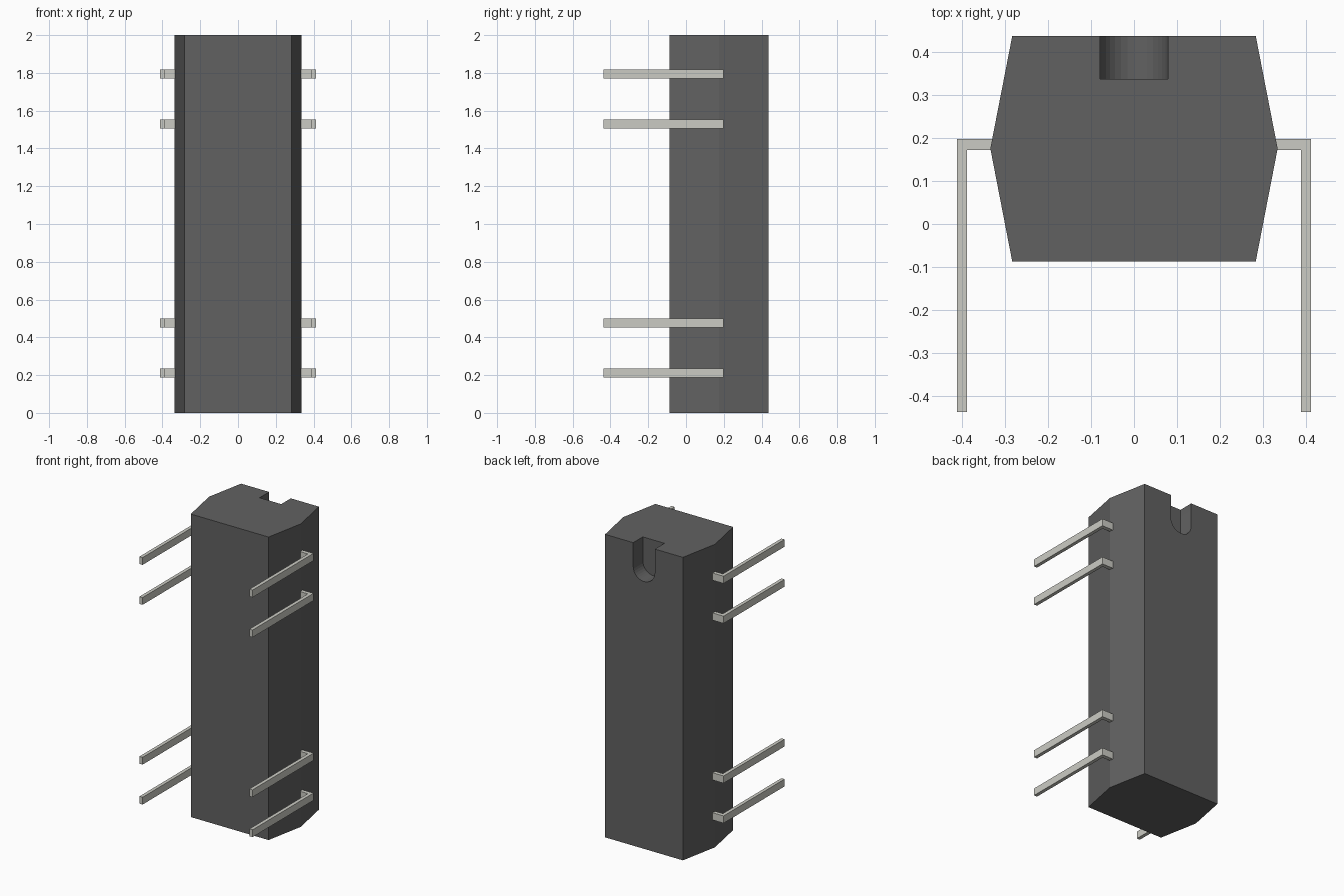
import bpy, bmesh, math
from mathutils import Vector

if "Cube" in bpy.data.objects:
    bpy.data.objects.remove(bpy.data.objects["Cube"])


def material(name, color):
    mat = bpy.data.materials.new(name)
    mat.diffuse_color = (*color, 1)
    mat.use_nodes = True
    mat.node_tree.nodes["Principled BSDF"].inputs["Base Color"].default_value = mat.diffuse_color
    return mat


def prism(name, points, sweep, mat=None):
    """Extrude a closed planar outline along the sweep vector."""
    bm = bmesh.new()
    face = bm.faces.new([bm.verts.new(p) for p in points])
    new = bmesh.ops.extrude_face_region(bm, geom=[face])["geom"]
    verts = [g for g in new if isinstance(g, bmesh.types.BMVert)]
    bmesh.ops.translate(bm, verts=verts, vec=Vector(sweep))
    # the start cap is kept by the extrusion of a lone face
    bmesh.ops.recalc_face_normals(bm, faces=bm.faces)
    mesh = bpy.data.meshes.new(name)
    bm.to_mesh(mesh)
    bm.free()
    obj = bpy.data.objects.new(name, mesh)
    bpy.context.collection.objects.link(obj)
    if mat:
        mesh.materials.append(mat)
    return obj


dark = material("dark_plastic", (0.12, 0.12, 0.12))
metal = material("pin_metal", (0.6, 0.6, 0.55))

# Package body: six-sided outline, drafted towards the parting line
outline = [(-0.284, -0.087), (0.284, -0.087), (0.335, 0.176),
           (0.284, 0.438), (-0.284, 0.438), (-0.335, 0.176)]
body = prism("package_body", [(x, y, 0) for x, y in outline], (0, 0, 2), dark)

# Orientation notch: round-bottomed slot in the top of the back face
R, SIDES = 0.079, 16
slot = [(R, 0.338, 2.1)]
for i in range(SIDES + 1):
    a = math.pi * i / SIDES
    slot.append((R * math.cos(a), 0.338, 1.843 - R * math.sin(a)))
slot.append((-R, 0.338, 2.1))
cutter = prism("notch_cutter", slot, (0, 0.2, 0))
cutter.hide_render = True
cut = body.modifiers.new("notch", "BOOLEAN")
cut.operation = "DIFFERENCE"
cut.solver = "EXACT"
cut.object = cutter
bpy.context.view_layer.objects.active = body
body.select_set(True)
bpy.ops.object.modifier_apply(modifier=cut.name)
bpy.data.objects.remove(cutter)
bpy.ops.object.shade_smooth_by_angle(angle=math.radians(10.5))

# Bent pins: two at each end of both sides, on a seven-place pitch
PITCH, FIRST, WIDTH = 0.2637, 0.212, 0.048
bend = [(0.325, 0.198), (0.413, 0.198), (0.413, -0.438),
        (0.39, -0.438), (0.39, 0.172), (0.325, 0.172)]
for side, label in ((-1, "left"), (1, "right")):
    for n in (0, 1, 5, 6):
        z = FIRST + n * PITCH - WIDTH / 2
        prism(f"{label}_pin_{n + 1}", [(side * x, y, z) for x, y in bend],
              (0, 0, WIDTH), metal)
